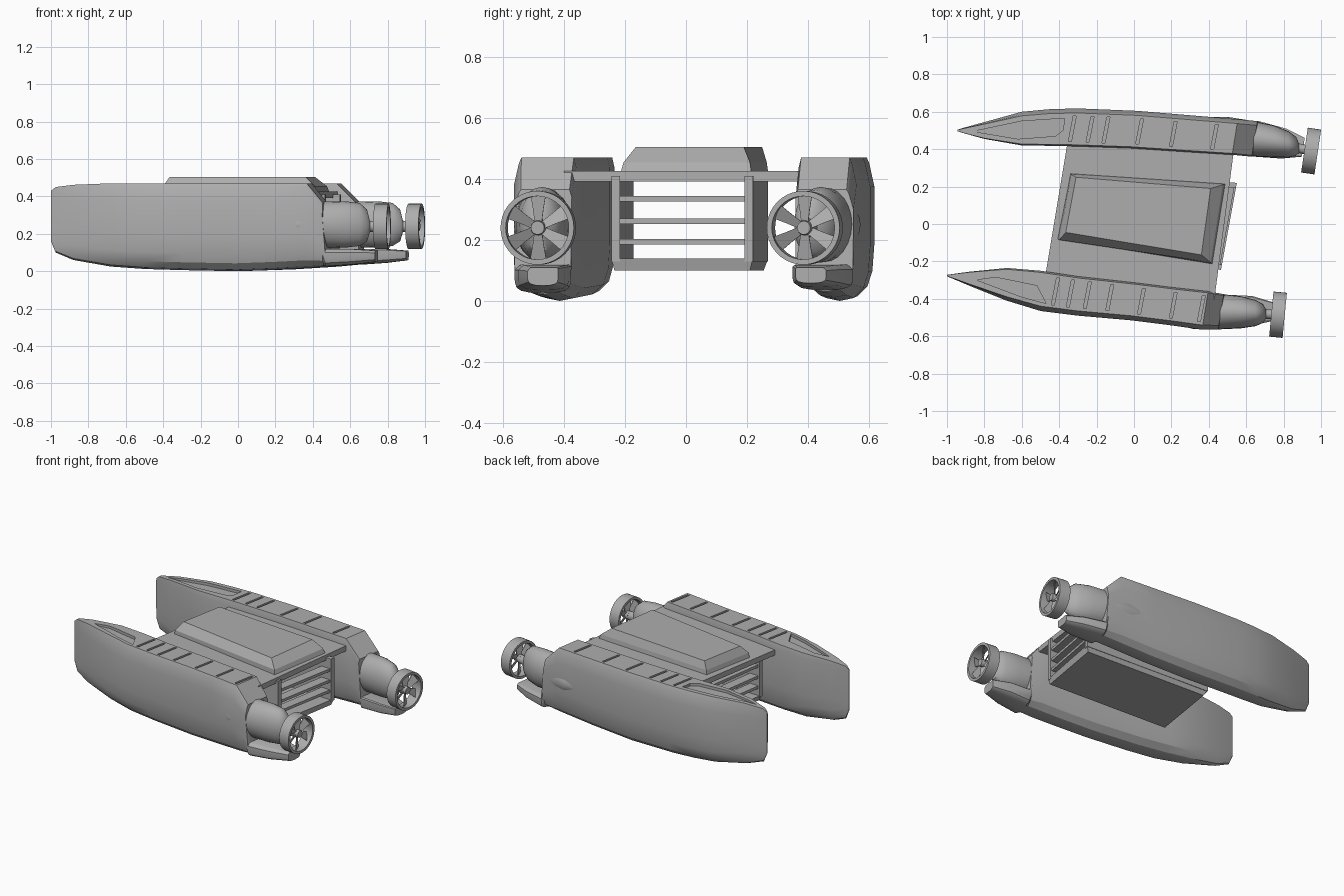
import bpy, bmesh, math
from mathutils import Vector, Matrix

cube = bpy.data.objects.get("Cube")
if cube:
    bpy.data.objects.remove(cube, do_unlink=True)

grey = bpy.data.materials.new("hull grey")
grey.use_nodes = True
COLOUR = (0.42, 0.42, 0.42, 1)
grey.diffuse_color = COLOUR
grey.node_tree.nodes["Principled BSDF"].inputs["Base Color"].default_value = COLOUR


def finish(name, bm, smooth=None):
    bmesh.ops.recalc_face_normals(bm, faces=bm.faces)
    mesh = bpy.data.meshes.new(name)
    bm.to_mesh(mesh)
    bm.free()
    mesh.materials.append(grey)
    ob = bpy.data.objects.new(name, mesh)
    bpy.context.collection.objects.link(ob)
    if smooth:
        bpy.ops.object.select_all(action='DESELECT')
        ob.select_set(True)
        bpy.context.view_layer.objects.active = ob
        bpy.ops.object.shade_smooth_by_angle(angle=math.radians(smooth))
    return ob


def loft(bm, rings, closed=False):
    """Skin equal-sized rings; cap the ends unless the loft closes on itself."""
    loops = [[bm.verts.new(p) for p in ring] for ring in rings]
    n = len(loops[0])
    pairs = list(zip(loops, loops[1:])) + ([(loops[-1], loops[0])] if closed else [])
    for a, b in pairs:
        for i in range(n):
            j = (i + 1) % n
            bm.faces.new((a[i], a[j], b[j], b[i]))
    if not closed:
        bm.faces.new(loops[0])
        bm.faces.new(loops[-1])


def prism(bm, low, high, z0, z1):
    loft(bm, [[(x, y, z0) for x, y in low], [(x, y, z1) for x, y in high]])


def mix(a, b, t):
    return Vector(a).lerp(Vector(b), t)


# Hull cross-section: (side, height), side +1 is outboard
SECTION = [(0, 0), (.45, .02), (.78, .09), (.94, .2), (1, .38), (1, .8), (.84, .96),
           (.76, 1), (-.92, 1), (-1, .93), (-1, .38), (-.95, .2), (-.8, .09), (-.45, .02)]
SKEW = 0.16


def build_hull(name, stations, side, recess, slots):
    rings = []
    for x, inner, outer, z0, z1 in stations:
        mid, half = (inner + outer) / 2, (outer - inner) / 2
        shear = SKEW if x > -0.2 else 0
        rings.append([(x + shear * half * s, mid + half * s, z0 + (z1 - z0) * h)
                      for s, h in SECTION])
    bm = bmesh.new()
    loft(bm, rings)
    hull = finish(name, bm, 28)

    # Cutter for the foredeck recess and the crosswise deck slots
    bm = bmesh.new()
    prism(bm, recess, recess, .452, .6)
    for x in slots:
        a, b = next((p, q) for p, q in zip(stations, stations[1:]) if p[0] <= x < q[0])
        t = (x - a[0]) / (b[0] - a[0])
        inner, outer = (a[k] + (b[k] - a[k]) * t for k in (1, 2))
        lo, hi = inner + (outer - inner) * .12, inner + (outer - inner) * .8
        dx, w = SKEW * 1.2 * (hi - lo) / 2, .008
        prism(bm, *[[(x - dx - w, lo), (x - dx + w, lo), (x + dx + w, hi), (x + dx - w, hi)]] * 2,
              .452, .6)
    cutter = finish(name + "_slot_cutter", bm)
    cutter.hide_render = True
    cutter.hide_set(True)
    mod = hull.modifiers.new("deck_slots", 'BOOLEAN')
    mod.operation, mod.object, mod.solver = 'DIFFERENCE', cutter, 'EXACT'


# Hull stations: x, inboard y, outboard y, keel z, deck z
left_stations = [
    (-.945, .496, .504, .16, .43), (-.92, .488, .512, .1, .45), (-.8, .455, .545, .055, .465),
    (-.6, .42, .6, .022, .47), (-.45, .418, .614, .012, .47), (-.3, .415, .618, .006, .47),
    (0, .405, .605, 0, .47), (.3, .385, .58, .01, .47), (.54, .37, .56, .025, .47),
    (.645, .36, .55, .035, .365), (.66, .36, .548, .035, .12), (.8, .35, .51, .045, .118),
    (.905, .36, .46, .058, .11)]
right_stations = [
    (-1, -.272, -.28, .16, .43), (-.975, -.268, -.29, .1, .45), (-.88, -.255, -.33, .06, .462),
    (-.68, -.235, -.41, .025, .47), (-.5, -.25, -.465, .012, .47), (-.3, -.28, -.49, .006, .47),
    (0, -.315, -.515, 0, .47), (.2, -.34, -.54, .008, .47), (.38, -.36, -.565, .018, .47),
    (.465, -.375, -.565, .025, .365), (.48, -.378, -.562, .025, .12), (.62, -.385, -.55, .035, .118),
    (.74, -.42, -.52, .05, .11)]
left_recess = [(-.86, .495), (-.62, .455), (-.42, .47), (-.38, .5), (-.37, .565), (-.6, .55)]
right_recess = [(-.84, -.3), (-.74, -.285), (-.52, -.33), (-.47, -.425), (-.6, -.39)]
build_hull("left_hull", left_stations, 1, left_recess, [-.33, -.235, -.15, .03, .21, .43])

# The right hull skews the other way because its outboard side is -y
SKEW = -SKEW
SKEW = abs(SKEW)
build_hull("right_hull", right_stations, -1, right_recess, [-.42, -.34, -.25, -.13, .04, .21, .36])

# Thruster pod stations: x and y from the propeller centre, z, half width, half height
POD = [(-.58, .11, .25, .07, .05), (-.45, .085, .25, .098, .09), (-.33, .068, .25, .096, .122),
       (-.2, .052, .25, .086, .124), (-.12, .035, .25, .07, .115), (-.08, .025, .245, .05, .085),
       (-.065, .015, .24, .026, .03), (0, 0, .24, .026, .026)]


def build_thruster(side, px, py, yaw, sway):
    bm = bmesh.new()
    loft(bm, [[(px + x, py + y * sway + ry * math.cos(a), z + rz * math.sin(a))
               for a in (math.tau * i / 24 for i in range(24))] for x, y, z, ry, rz in POD])
    finish(side + "_thruster_pod", bm, 40)

    place = Matrix.Translation((px, py, .24)) @ Matrix.Rotation(math.radians(yaw), 4, 'Z')
    # Duct ring: a rectangular profile swept round the propeller axis
    bm = bmesh.new()
    profile = [(-.036, .104), (-.036, .121), (.036, .121), (.036, .104)]
    loft(bm, [[(x, r * math.cos(a), r * math.sin(a)) for x, r in profile]
              for a in (math.tau * i / 40 for i in range(40))], closed=True)
    bm.transform(place)
    finish(side + "_duct_ring", bm, 35)

    # Hub and six pitched blades
    bm = bmesh.new()
    bmesh.ops.create_cone(bm, cap_ends=True, segments=20, radius1=.028, radius2=.022, depth=.05,
                          matrix=Matrix.Rotation(math.pi / 2, 4, 'Y'))
    for k in range(6):
        turn = Matrix.Rotation(math.tau * k / 6, 4, 'X')
        rings = []
        for r, w in ((.015, .012), (.06, .018), (.107, .026)):
            rings.append([turn @ Vector((w * .5 * s + d, w * s, r))
                          for s, d in ((-1, -.003), (1, -.003), (1, .003), (-1, .003))])
        loft(bm, rings)
    bm.transform(place)
    finish(side + "_propeller", bm, 35)


build_thruster("left", .947, .39, -8.5, 1)
build_thruster("right", .77, -.485, -5.5, .25)

# Bridge deck joining the hulls; corner order: bow left, bow right, stern right, stern left
deck = [(-.355, .44), (-.475, -.28), (.43, -.4), (.535, .4)]
bm = bmesh.new()
prism(bm, deck, deck, .392, .427)
finish("bridge_deck", bm)

# Raised hatch with wide bevelled sides
base = [(-.34, .27), (-.41, -.08), (.42, -.215), (.49, .215)]
shoulder = [(-.335, .265), (-.4, -.085), (.41, -.205), (.475, .21)]
crown = [(-.31, .25), (-.365, -.045), (.36, -.165), (.41, .19)]
bm = bmesh.new()
loft(bm, [[(x, y, z) for x, y in ring]
          for ring, z in ((base, .42), (shoulder, .455), (crown, .505))])
finish("deck_hatch", bm)

# Open equipment bay hung under the deck
bay = [(-.35, .27), (-.42, -.2), (.465, -.245), (.55, .22)]
bay_low = [(-.33, .255), (-.4, -.19), (.46, -.235), (.535, .21)]
bm = bmesh.new()
prism(bm, bay_low, bay, .1, .14)
finish("bay_floor", bm)
for name, bow, stern in (("left", 0, 3), ("right", 1, 2)):
    other = {0: 1, 3: 2, 1: 0, 2: 3}
    inset = [mix(bay[k], bay[other[k]], .06) for k in (stern, bow)]
    wall = [bay[bow], bay[stern], inset[0], inset[1]]
    bm = bmesh.new()
    prism(bm, wall, wall, .13, .41)
    finish("bay_" + name + "_wall", bm)

# Crosswise louvres at both ends of the bay
for end, t0, t1 in (("bow", .01, .08), ("stern", .92, .99)):
    for i, z in enumerate((.195, .262, .335)):
        quad = [mix(bay[0], bay[3], t0), mix(bay[1], bay[2], t0),
                mix(bay[1], bay[2], t1), mix(bay[0], bay[3], t1)]
        bm = bmesh.new()
        prism(bm, quad, quad, z - .009, z + .009)
        finish(f"{end}_louvre_{i + 1}", bm)
